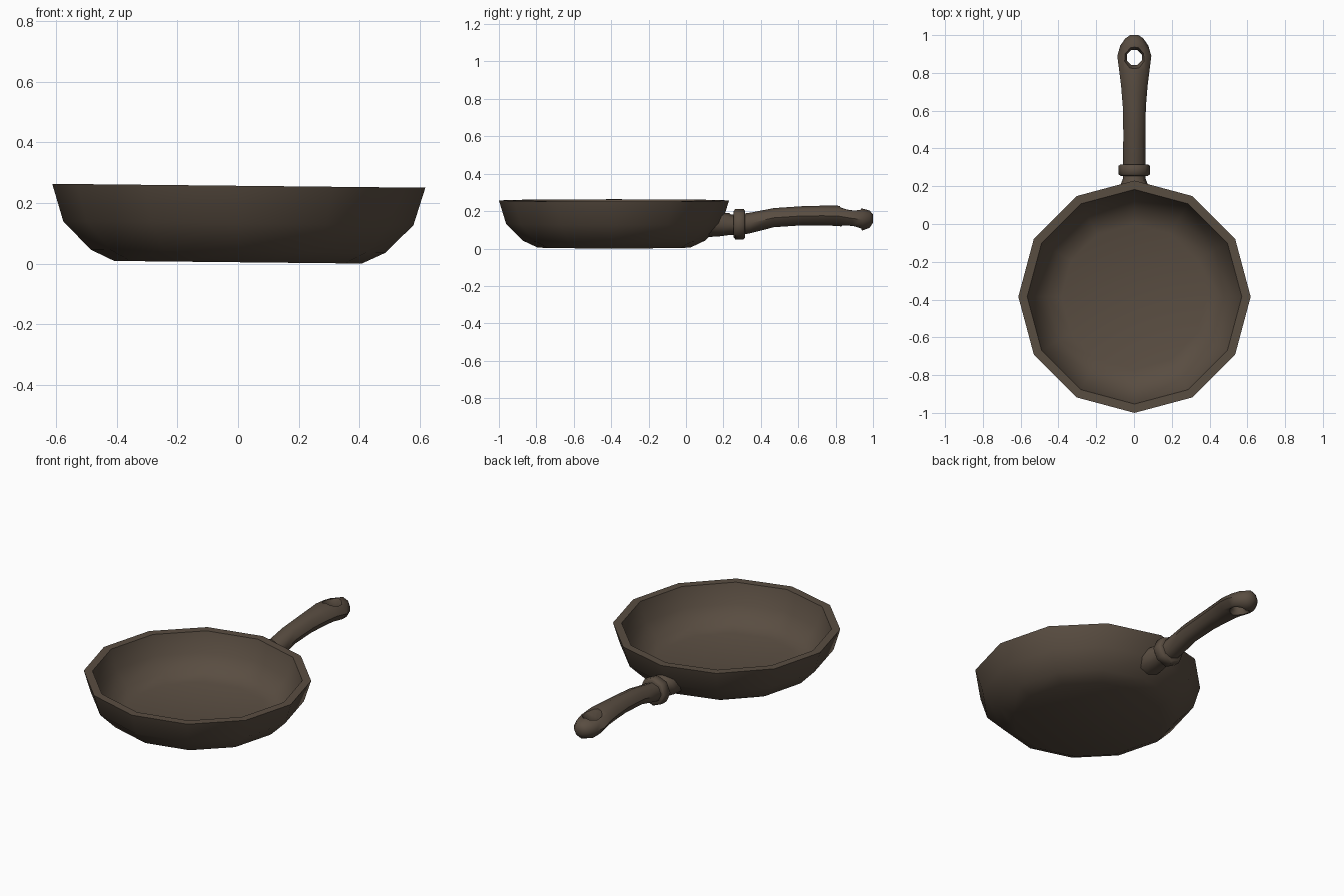
import bpy, bmesh, math
from mathutils import Matrix

if "Cube" in bpy.data.objects:
    bpy.data.objects.remove(bpy.data.objects["Cube"])

iron = bpy.data.materials.new("dark_brown_iron")
iron.diffuse_color = (0.100, 0.074, 0.053, 1)
iron.use_nodes = True
iron.node_tree.nodes["Principled BSDF"].inputs["Base Color"].default_value = iron.diffuse_color

TILT = Matrix.Translation((0, 0, 0.005)) @ Matrix.Rotation(0.0105, 4, 'Y')


def loft(name, rings, cap_start=True, cap_end=True):
    """Skin a list of equal-length point rings."""
    bm = bmesh.new()
    vs = [[bm.verts.new(p) for p in ring] for ring in rings]
    n = len(vs[0])
    for a, b in zip(vs, vs[1:]):
        for i in range(n):
            j = (i + 1) % n
            bm.faces.new((a[i], a[j], b[j], b[i]))
    bm.faces.new(vs[0])
    bm.faces.new(vs[-1])
    bmesh.ops.recalc_face_normals(bm, faces=bm.faces)
    me = bpy.data.meshes.new(name)
    bm.to_mesh(me)
    bm.free()
    me.materials.append(iron)
    ob = bpy.data.objects.new(name, me)
    bpy.context.collection.objects.link(ob)
    return ob


def disc(r, z, cy, n=12, off=0.0):
    return [(r * math.cos(off + math.tau * i / n),
             cy + r * math.sin(off + math.tau * i / n), z) for i in range(n)]


def section(y, zc, w, h, shear=0.0, n=8):
    """Octagonal cross-section across the handle, half width w, half height h."""
    pts = []
    for i in range(n):
        a = math.tau * i / n
        dz = h * math.sin(a)
        pts.append((w * math.cos(a), y + shear * dz, zc + dz))
    return pts


def finish(ob, angle):
    ob.matrix_world = TILT
    bpy.ops.object.select_all(action='DESELECT')
    ob.select_set(True)
    bpy.context.view_layer.objects.active = ob
    bpy.ops.object.shade_smooth_by_angle(angle=math.radians(angle))


# Pan body: twelve-sided bowl, outside wall, lip, inside wall and floor
profile = [(0.408, 0.0), (0.485, 0.036), (0.577, 0.128), (0.615, 0.252),
           (0.568, 0.252), (0.533, 0.140), (0.460, 0.060), (0.385, 0.035)]
pan = loft("pan_body", [disc(r, z, -0.385) for r, z in profile])
finish(pan, 60)

# Neck: flared root sloping along the pan wall
neck = loft("handle_neck", [
    section(0.150, 0.122, 0.080, 0.066, 0.55),
    section(0.205, 0.122, 0.074, 0.062, 0.45),
    section(0.240, 0.122, 0.060, 0.054),
    section(0.285, 0.122, 0.060, 0.054)])
finish(neck, 60)

# Collar ring
collar = loft("handle_collar", [
    section(0.255, 0.125, 0.072, 0.070),
    section(0.263, 0.125, 0.083, 0.081),
    section(0.308, 0.125, 0.083, 0.081),
    section(0.316, 0.125, 0.072, 0.070)])
finish(collar, 60)

# Grip: curved, widening to a rounded end
grip = loft("handle_grip", [section(*s) for s in [
    (0.290, 0.123, 0.060, 0.056), (0.345, 0.132, 0.060, 0.055),
    (0.470, 0.160, 0.058, 0.051), (0.620, 0.170, 0.061, 0.051),
    (0.730, 0.171, 0.070, 0.053), (0.810, 0.170, 0.080, 0.054),
    (0.890, 0.157, 0.090, 0.054), (0.945, 0.150, 0.074, 0.058),
    (0.982, 0.152, 0.048, 0.046), (1.000, 0.155, 0.022, 0.022)]])

# Hanging hole, widened at both faces
cutter = loft("hole_cutter", [disc(r, z, 0.882, 8, math.pi / 8) for r, z in [
    (0.075, 0.04), (0.060, 0.105), (0.043, 0.135),
    (0.043, 0.180), (0.060, 0.210), (0.075, 0.27)]])
cutter.hide_render = True
cut = grip.modifiers.new("hole", 'BOOLEAN')
cut.operation = 'DIFFERENCE'
cut.solver = 'EXACT'
cut.object = cutter
bpy.context.view_layer.objects.active = grip
grip.select_set(True)
bpy.ops.object.modifier_apply(modifier="hole")
bpy.data.objects.remove(cutter, do_unlink=True)
finish(grip, 50)
